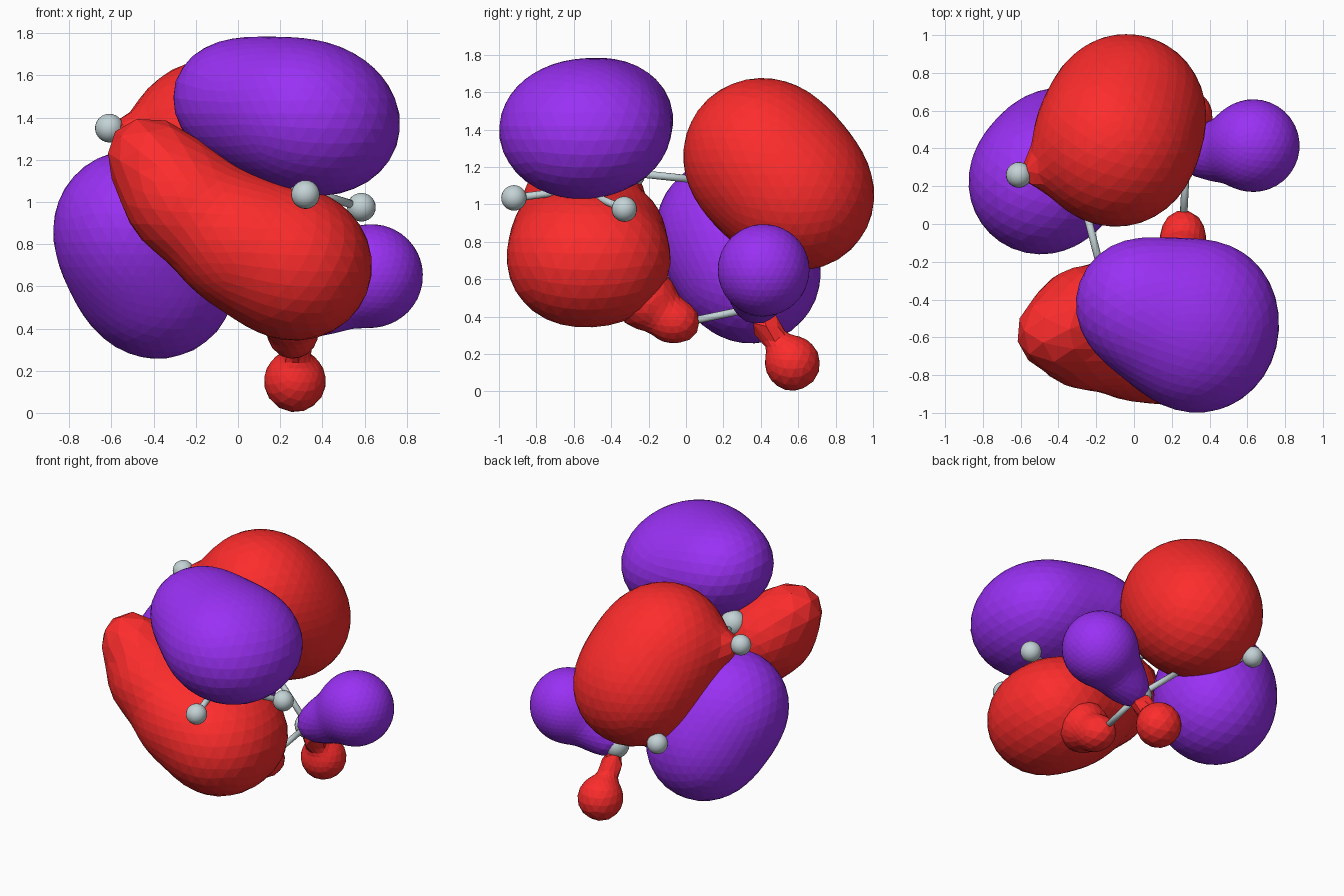
import bpy, bmesh, math
from mathutils import Vector as V

if "Cube" in bpy.data.objects:
    bpy.data.objects.remove(bpy.data.objects["Cube"])


def material(name, rgb):
    m = bpy.data.materials.new(name)
    m.diffuse_color = (*rgb, 1)
    m.use_nodes = True
    m.node_tree.nodes["Principled BSDF"].inputs["Base Color"].default_value = m.diffuse_color
    return m


RED = material("red", (0.98, 0.025, 0.025))
PURPLE = material("purple", (0.32, 0.03, 0.9))
PALE = material("pale grey", (0.55, 0.65, 0.67))


def add(name, bm, mat, smooth):
    me = bpy.data.meshes.new(name)
    for f in bm.faces:
        f.smooth = smooth
    bm.to_mesh(me)
    bm.free()
    me.materials.append(mat)
    ob = bpy.data.objects.new(name, me)
    bpy.context.collection.objects.link(ob)
    return ob


def lobe(name, mat, center, blobs, normal=(0, 0, 1), squash=1.0, detail=4, k=10):
    """Blend several balls (x, y, z, r), flattened along the normal, into one skin."""
    c0, n = V(center), V(normal).normalized()

    def field(p):
        total = 0
        for x, y, z, r in blobs:
            d = p - V((x, y, z))
            d += n * d.dot(n) * (squash - 1)
            total += math.exp(-k * (d.length - r))
        return total - 1

    bm = bmesh.new()
    bmesh.ops.create_icosphere(bm, subdivisions=detail, radius=1)
    for v in bm.verts:
        d = v.co.normalized()
        # march inward to the outermost skin point, then refine
        hi = 1.2
        while hi > 0.04 and field(c0 + d * hi) < 0:
            hi -= 0.03
        lo, hi = hi, hi + 0.03
        for _ in range(9):
            mid = (lo + hi) / 2
            if field(c0 + d * mid) > 0:
                lo = mid
            else:
                hi = mid
        v.co = c0 + d * lo
    return add(name, bm, mat, False)


def ball(name, p, r):
    bm = bmesh.new()
    bmesh.ops.create_uvsphere(bm, u_segments=24, v_segments=12, radius=r)
    bmesh.ops.translate(bm, verts=bm.verts, vec=p)
    add(name, bm, PALE, True)


def stick(name, a, b, r=0.02):
    a, b = V(a), V(b)
    bm = bmesh.new()
    bmesh.ops.create_cone(bm, cap_ends=True, segments=12, radius1=r, radius2=r,
                          depth=(b - a).length)
    ob = add(name, bm, PALE, True)
    ob.location = (a + b) / 2
    ob.rotation_euler = (b - a).to_track_quat('Z', 'Y').to_euler()


# ball and stick skeleton: chain of large atoms with small atoms attached
chain = [(0.24, -0.57, 1.08), (-0.16, -0.30, 1.17), (-0.28, 0.17, 1.12),
         (-0.10, 0.45, 0.79), (0.28, 0.38, 0.45)]
ends = [(0, (0.32, -0.92, 1.035)), (0, (0.585, -0.33, 0.975)),
        (1, (-0.45, -0.57, 1.28)), (2, (-0.61, 0.26, 1.35)),
        (3, (-0.33, 0.79, 0.78)), (4, (0.61, 0.40, 0.63)),
        (4, (0.26, 0.0, 0.37)), (4, (0.27, 0.57, 0.15))]
for i, p in enumerate(chain):
    ball(f"large_atom_{i}", p, 0.085)
    if i:
        stick(f"chain_bond_{i}", chain[i - 1], p)
for i, (c, p) in enumerate(ends):
    ball(f"small_atom_{i}", p, 0.068)
    stick(f"end_bond_{i}", chain[c], p)

# big front pair, above and below the skeleton
N1, N2 = (0.3, 0, 0.95), (0.59, 0.42, 0.68)
lobe("front_upper_lobe", PURPLE, (0.22, -0.52, 1.42),
     [(0.34, -0.6, 1.395, 0.39), (0.02, -0.42, 1.47, 0.325),
      (0.4, -0.43, 1.40, 0.29)], N1, 1.16)
lobe("front_lower_lobe", RED, (0.05, -0.5, 0.82),
     [(0.27, -0.61, 0.70, 0.335), (0.28, -0.41, 0.70, 0.315),
      (0.0, -0.63, 0.81, 0.285), (0.0, -0.38, 0.84, 0.25),
      (-0.27, -0.62, 1.0, 0.235), (-0.28, -0.46, 1.06, 0.21),
      (-0.44, -0.58, 1.23, 0.17)], N1, 1.02, k=14)

# big back pair
lobe("back_upper_lobe", RED, (-0.08, 0.5, 1.16),
     [(-0.105, 0.41, 1.255, 0.425), (-0.03, 0.6, 1.05, 0.405),
      (-0.55, 0.265, 1.33, 0.035)], N2, 1.03, k=14)
lobe("back_lower_lobe", PURPLE, (-0.44, 0.27, 0.75),
     [(-0.505, 0.21, 0.88, 0.36), (-0.38, 0.35, 0.62, 0.36)], N2, 1.01, k=10)

# small lobes around the end atom
lobe("side_lobe", PURPLE, (0.58, 0.41, 0.62),
     [(0.632, 0.415, 0.65, 0.245), (0.44, 0.385, 0.54, 0.15),
      (0.34, 0.375, 0.48, 0.11)], k=30)
lobe("bottom_lobe", RED, (0.27, 0.53, 0.21),
     [(0.27, 0.57, 0.15, 0.147), (0.275, 0.48, 0.28, 0.05),
      (0.28, 0.42, 0.36, 0.075)], detail=3, k=40)
lobe("lower_tail", RED, (0.26, -0.12, 0.42),
     [(0.26, -0.03, 0.37, 0.1), (0.26, -0.09, 0.38, 0.11),
      (0.24, -0.22, 0.5, 0.17)], detail=3, k=40)
